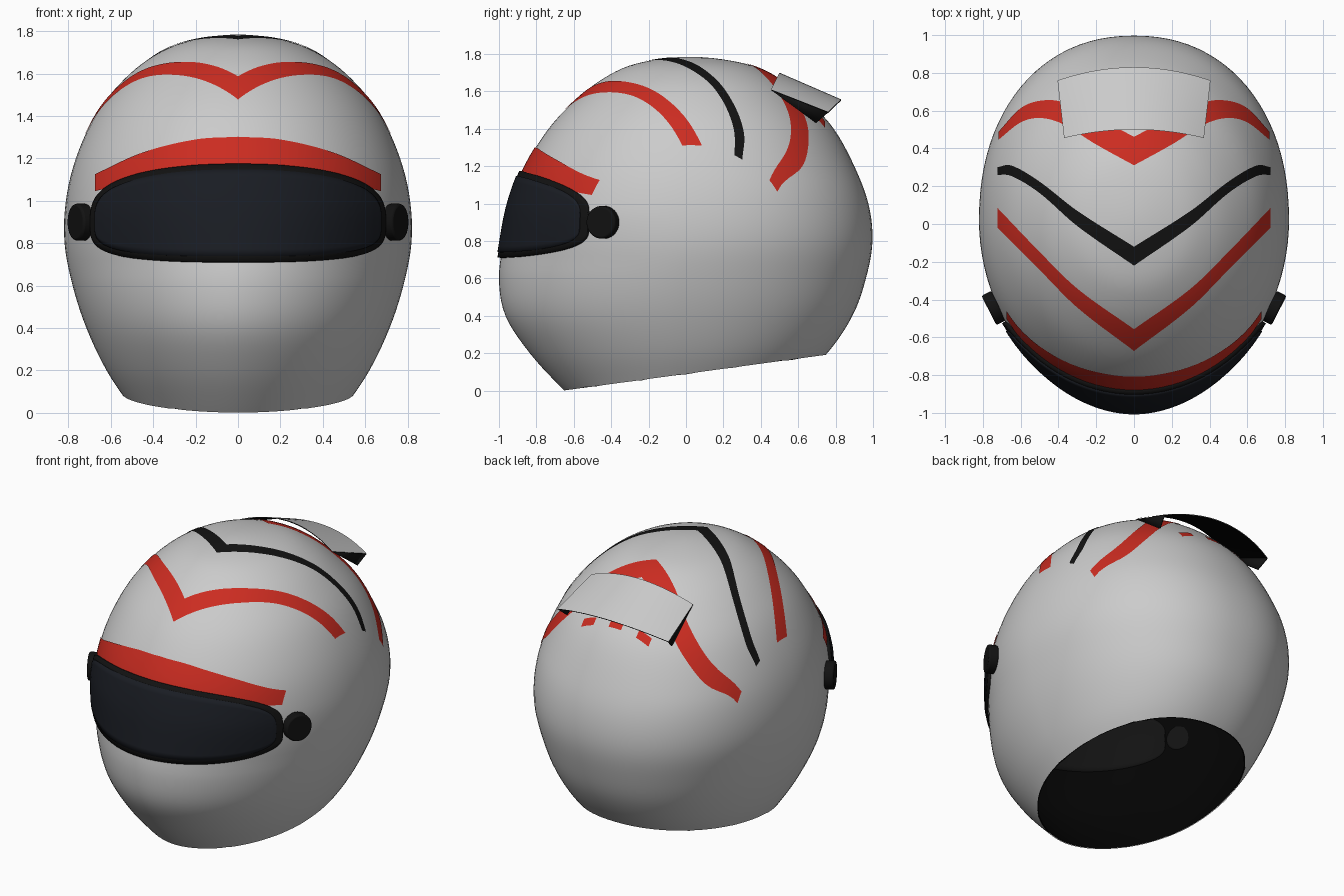
import bpy, bmesh, math
from mathutils import Vector
from mathutils.bvhtree import BVHTree

if "Cube" in bpy.data.objects:
    bpy.data.objects.remove(bpy.data.objects["Cube"])


def material(name, rgb):
    m = bpy.data.materials.new(name)
    m.diffuse_color = (*rgb, 1)
    m.use_nodes = True
    m.node_tree.nodes["Principled BSDF"].inputs["Base Color"].default_value = m.diffuse_color
    return m


RED = material("red", (0.6, 0.025, 0.015))
BLACK = material("black", (0.006, 0.006, 0.006))
DARK = material("deep_black", (0.001, 0.001, 0.001))
GLASS = material("dark_glass", (0.010, 0.012, 0.017))


def finish(name, bm, mat=None, thickness=0, angle=40):
    me = bpy.data.meshes.new(name)
    bm.to_mesh(me)
    ob = bpy.data.objects.new(name, me)
    bpy.context.collection.objects.link(ob)
    if mat:
        me.materials.append(mat)
    if thickness:
        s = ob.modifiers.new("thickness", 'SOLIDIFY')
        s.thickness, s.offset = thickness, -1
    bpy.ops.object.select_all(action='DESELECT')
    ob.select_set(True)
    bpy.context.view_layer.objects.active = ob
    bpy.ops.object.shade_smooth_by_angle(angle=math.radians(angle))
    return ob


def grid_faces(bm, rows, wrap=False):
    for a, b in zip(rows, rows[1:]):
        n = len(a)
        for i in range(n if wrap else n - 1):
            j = (i + 1) % n
            bm.faces.new((a[i], a[j], b[j], b[i]))


# Helmet profile: height, front y, back y, half width
PROFILE = [(-.08, -.56, .40, .43), (.02, -.67, .56, .50), (.2, -.835, .755, .62),
           (.4, -.965, .89, .715), (.6, -1.0, .962, .78), (.8, -.975, .997, .818),
           (1.0, -.935, .975, .812), (1.2, -.86, .90, .765), (1.4, -.735, .79, .675),
           (1.55, -.595, .65, .56), (1.67, -.44, .495, .42), (1.75, -.26, .31, .25),
           (1.785, .02, .02, 0)]


def profile_rows(steps=5):
    p = [PROFILE[0]] + PROFILE + [(1.75, .31, -.26, -.25)]  # mirrored past the crown
    for k in range(1, len(p) - 2):
        for s in range(steps):
            t = s / steps
            yield [.5 * (2 * b + (c - a) * t + (2 * a - 5 * b + 4 * c - d) * t * t
                         + (3 * b - a - 3 * c + d) * t ** 3)
                   for a, b, c, d in zip(*p[k - 1:k + 3])]
    yield PROFILE[-1]


def shell_mesh(inset=0.0, segs=96):
    bm, rows = bmesh.new(), []
    for z, yf, yb, w in profile_rows():
        yc = (yf + yb) / 2
        front = 2 - min(max((.95 - z) * .5, 0), .13)         # chin is slightly pointed
        back = 2.18 - min(max((z - 1.1) * .3, 0), .15)       # back is slightly fuller
        row = []
        for i in range(segs):
            a = 2 * math.pi * i / segs
            c, s = math.cos(a), math.sin(a)
            e = 2 / (front if s < 0 else back)
            x = math.copysign(abs(c) ** e, c) * w
            y = yc + math.copysign(abs(s) ** e, s) * (yb - yf) / 2
            row.append(bm.verts.new((x, y, z)))
        rows.append(row)
    grid_faces(bm, rows, True)
    bmesh.ops.remove_doubles(bm, verts=bm.verts, dist=1e-4)
    bmesh.ops.recalc_face_normals(bm, faces=bm.faces)
    bm.normal_update()
    if inset:
        for v, nrm in [(v, v.normal.copy()) for v in bm.verts]:
            v.co -= nrm * inset
    # Sloping neck opening
    bmesh.ops.bisect_plane(bm, geom=bm.verts[:] + bm.edges[:] + bm.faces[:], dist=.004,
                           plane_co=(0, -.66, 0), plane_no=(0, -.136, 1), clear_inner=True)
    bm.normal_update()
    return bm


# Shell and dark lining
shell = shell_mesh()
tree = BVHTree.FromBMesh(shell)
finish("helmet_shell", shell)
lining = shell_mesh(.005)
bmesh.ops.reverse_faces(lining, faces=lining.faces[:])
finish("inner_lining", lining, DARK)


def drape(u, v, axis):
    """Point and normal on the shell; nudges the ray if it slips between faces."""
    for d in (0, 2e-4, -2e-4, 5e-4, -5e-4):
        if axis == 'top':
            hit = tree.ray_cast(Vector((u + d, v + d / 2, 5)), Vector((0, 0, -1)))
        else:
            hit = tree.ray_cast(Vector((u + d, -5, v + d / 2)), Vector((0, 1, 0)))
        if hit[0] is not None:
            return hit[0], hit[1]
    near = tree.find_nearest(Vector((u, v, 1.1) if axis == 'top' else (u, -.6, v)))
    return near[0], near[1]


def patch(name, columns, axis, offset, mat, thickness=0, across=6):
    """Drape a strip on the shell. columns: (u, low, high) seen along the axis."""
    bm, rows = bmesh.new(), []
    for u, lo, hi in columns:
        row = []
        for k in range(across + 1):
            co, nrm = drape(u, lo + (hi - lo) * k / across, axis)
            row.append(bm.verts.new(co + nrm * offset))
        rows.append(row)
    grid_faces(bm, rows)
    bmesh.ops.remove_doubles(bm, verts=bm.verts, dist=1e-4)
    bm.normal_update()
    if sum(f.normal.dot(f.calc_center_median() - Vector((0, 0, .8))) for f in bm.faces) < 0:
        bmesh.ops.reverse_faces(bm, faces=bm.faces[:])
    return finish(name, bm, mat, thickness)


def smooth_at(keys, x, c):
    """Smooth curve through column c of the keys."""
    def slope(i):
        a, b = keys[max(i - 1, 0)], keys[min(i + 1, len(keys) - 1)]
        return (b[c] - a[c]) / (b[0] - a[0])
    i = max(k for k in range(len(keys) - 1) if keys[k][0] <= x + 1e-9)
    a, b = keys[i], keys[i + 1]
    h = b[0] - a[0]
    t = (x - a[0]) / h
    return ((2 * t**3 - 3 * t * t + 1) * a[c] + (t**3 - 2 * t * t + t) * h * slope(i)
            + (3 * t * t - 2 * t**3) * b[c] + (t**3 - t * t) * h * slope(i + 1))


def mirrored_strip(keys, n=40):
    xs = [keys[-1][0] * i / n for i in range(-n, n + 1)]
    return [(x, smooth_at(keys, abs(x), 1), smooth_at(keys, abs(x), 2)) for x in xs]


# Painted stripes: x, near edge, far edge
patch("front_red_stripe", mirrored_strip(
    [(0, -.67, -.555), (.3, -.44, -.34), (.5, -.24, -.145), (.72, -.02, .085)]),
    'top', .003, RED)
patch("middle_black_stripe", mirrored_strip(
    [(0, -.22, -.12), (.3, -.01, .07), (.5, .165, .225), (.65, .255, .31), (.72, .26, .30)]),
    'top', .003, BLACK)
patch("rear_red_stripe", mirrored_strip(
    [(0, .31, .46), (.2, .42, .565), (.38, .53, .645), (.5, .56, .65), (.6, .535, .61),
     (.715, .445, .487)]), 'top', .003, RED)
for x in (-.2, 0, .2):
    patch("rear_red_mark", [(x + d, .705, .74) for d in (-.045, 0, .045)], 'top', .003, RED)
patch("brow_stripe", mirrored_strip(
    [(0, 1.15, 1.30), (.2, 1.145, 1.287), (.45, 1.10, 1.225), (.67, 1.045, 1.125)]),
    'front', .005, RED)


# Visor frame and glass
def visor_columns(sx=1, sz=1, n=48):
    cols = []
    for i in range(-n, n + 1):
        t = math.sin(math.pi / 2 * i / n)
        a = min(abs(t), 1)
        lo = .9 - .19 * (1 - a ** 3) ** .25
        hi = .9 + .268 * (1 - a ** 2.2) ** .33
        cols.append((.682 * t * sx, .935 + (lo - .935) * sz, .935 + (hi - .935) * sz))
    return cols


patch("visor_frame", visor_columns(), 'front', .018, BLACK, .03, 12)
patch("visor_glass", visor_columns(.965, .88), 'front', .023, GLASS, .012, 12)

# Visor pivots
for side in (-1, 1):
    axis = Vector((side * .89, -.457, 0)).normalized()
    bpy.ops.mesh.primitive_cylinder_add(vertices=40, radius=.087, depth=.06,
                                        location=Vector((side * .768, -.458, .9)) - axis * .03)
    ob = bpy.context.object
    ob.name = "visor_pivot"
    ob.rotation_euler = axis.to_track_quat('Z', 'Y').to_euler()
    ob.data.materials.append(BLACK)
    b = ob.modifiers.new("bevel", 'BEVEL')
    b.width, b.segments = .01, 2
    bpy.ops.object.shade_smooth_by_angle(angle=math.radians(40))


# Rear spoiler: arched sheet with dark underside and end plates
def spoiler_sheet(drop, flip):
    bm, rows = bmesh.new(), []
    for k in range(5):
        row = []
        for i in range(12, -13, -1):
            u = i / 12
            f = Vector((.37 * u, .5 - .045 * u * u, 1.70 - .09 * u * u))
            r = Vector((.405 * u, .83 - .07 * u * u, 1.557 - .067 * u * u))
            row.append(bm.verts.new(f.lerp(r, k / 4) - Vector((0, 0, drop))))
        rows.append(row)
    grid_faces(bm, rows)
    bm.normal_update()
    if (sum(f.normal.z for f in bm.faces) < 0) != flip:
        bmesh.ops.reverse_faces(bm, faces=bm.faces[:])
    return bm


finish("spoiler_top", spoiler_sheet(0, False))
finish("spoiler_underside", spoiler_sheet(.005, True), DARK)
for side in (-1, 1):
    bm = bmesh.new()
    pts = [(.37, .455, 1.607), (.385, .695, 1.43), (.405, .76, 1.487)]
    face = bm.faces.new([bm.verts.new((side * x, y, z)) for x, y, z in pts])
    if side < 0:
        face.normal_flip()
    finish("spoiler_end_plate", bm, BLACK, .008)
